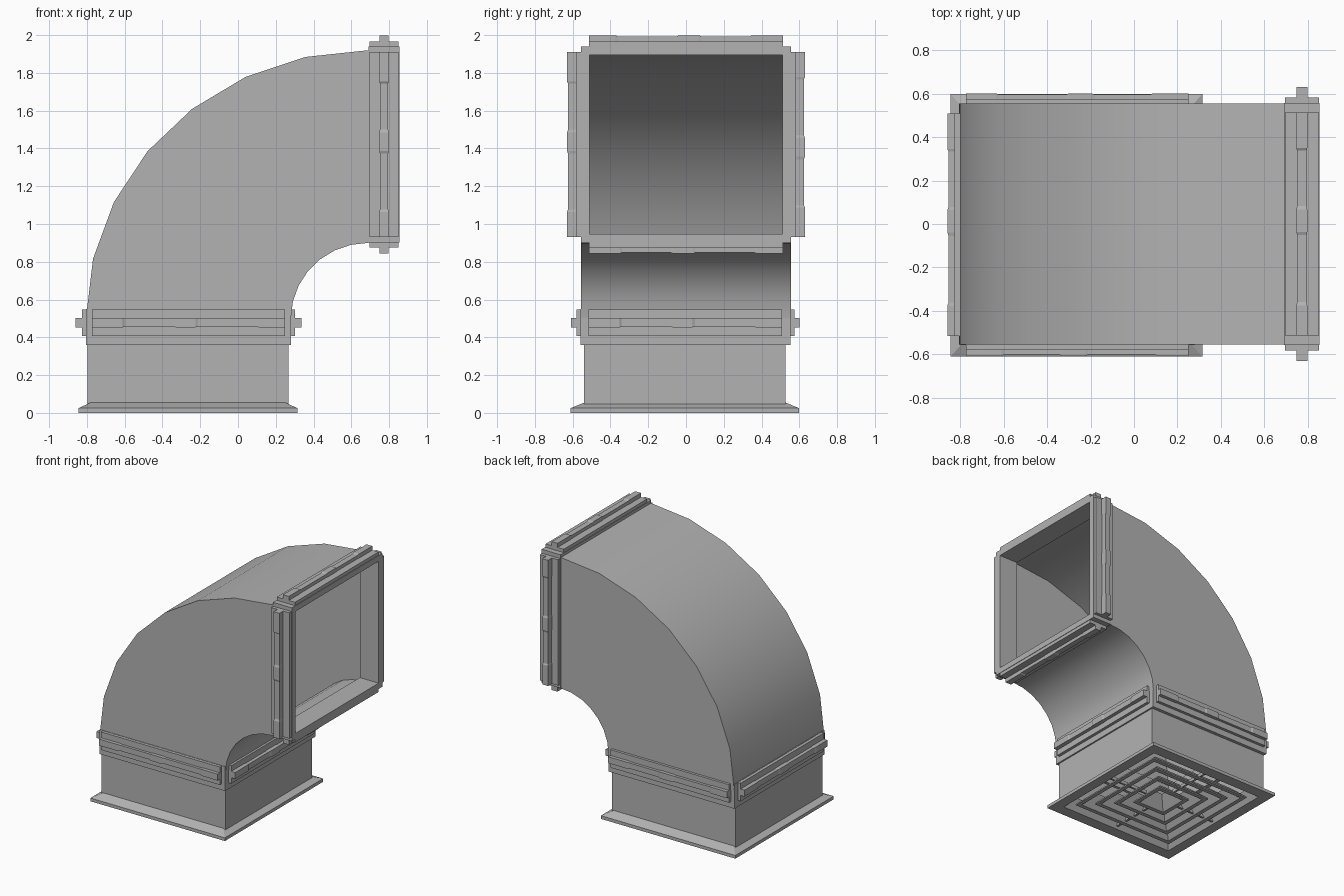
import bpy, bmesh, math
from mathutils import Matrix

if "Cube" in bpy.data.objects:
    bpy.data.objects.remove(bpy.data.objects["Cube"])

CX = -0.265  # centre of the vertical duct section
GREY = bpy.data.materials.new("dark_grey_metal")
GREY.diffuse_color = (0.45, 0.45, 0.45, 1)
GREY.use_nodes = True
GREY.node_tree.nodes["Principled BSDF"].inputs["Base Color"].default_value = GREY.diffuse_color


def make(name, bm, matrix=Matrix()):
    bmesh.ops.recalc_face_normals(bm, faces=bm.faces)
    me = bpy.data.meshes.new(name)
    bm.to_mesh(me)
    bm.free()
    me.materials.append(GREY)
    ob = bpy.data.objects.new(name, me)
    ob.matrix_world = matrix
    bpy.context.collection.objects.link(ob)
    return ob


def skin(bm, rings):
    """Join neighbouring four-point rings with quads."""
    for a, b in zip(rings, rings[1:]):
        for i in range(4):
            j = (i + 1) % 4
            bm.faces.new((a[i], a[j], b[j], b[i]))


def loft(name, loops, matrix=Matrix(), closed=True):
    """Skin a row of rectangles given as (half x, half y, z)."""
    bm = bmesh.new()
    rings = [[bm.verts.new((sx * hx, sy * hy, z)) for sx, sy in
              ((-1, -1), (1, -1), (1, 1), (-1, 1))] for hx, hy, z in loops]
    skin(bm, rings + rings[:1] if closed else rings)
    return make(name, bm, matrix)


def add_box(bm, lo, hi, matrix=Matrix()):
    size = [h - l for l, h in zip(lo, hi)]
    mid = [(h + l) / 2 for l, h in zip(lo, hi)]
    bmesh.ops.create_cube(bm, size=1, matrix=matrix @ Matrix.Translation(mid)
                          @ Matrix.Diagonal((*size, 1)))


def collar(name, hx, hy, depth, wall, shift, strip_h, strip_out, rod_out, matrix):
    """Hollow flange with a raised strip and clamp rod on all four sides."""
    d = depth / 2
    loft(name + "_frame", [(hx, hy, -d), (hx, hy, d),
                           (hx - wall, hy - wall, d), (hx - wall, hy - wall, -d)], matrix)
    strips, rods = bmesh.new(), bmesh.new()
    for k in range(4):
        dist, length = (hx, hy - 0.043) if k % 2 == 0 else (hy, hx - 0.03)
        reach = rod_out[k % 2]
        turn = Matrix.Rotation(k * math.pi / 2, 4, 'Z') @ Matrix.Translation((dist, 0, shift))
        add_box(strips, (-0.01, -length, -strip_h), (strip_out, length, strip_h), turn)
        # rod with slightly thicker clamps at its ends and middle
        cuts = [(-1, 1), (-0.68, 1), (-0.66, 0), (-0.16, 0), (-0.13, 1),
                (0.07, 1), (0.1, 0), (0.7, 0), (0.73, 1), (1, 1)]
        rings = []
        for t, thick in cuts:
            o, h = reach - 0.006 * (1 - thick), 0.022 + 0.003 * thick
            rings.append([rods.verts.new(turn @ Matrix.Translation((x, t * length, z)).translation)
                          for x, z in ((0, -h), (o, -h), (o, h), (0, h))])
        skin(rods, rings)
        rods.faces.new(rings[0])
        rods.faces.new(rings[-1])
    make(name + "_strips", strips, matrix)
    make(name + "_clamp_rods", rods, matrix)


# curved elbow, open at both ends
bm = bmesh.new()
N, W = 7, 0.555
sections = []
for i in range(N + 1):
    a = math.pi / 2 * i / N
    (ox, oz), (ix, iz) = [(0.69 - r * math.cos(a), 0.50 + h * math.sin(a))
                          for r, h in ((1.495, 1.42), (0.41, 0.40))]
    sections.append([bm.verts.new(p) for p in
                     ((ox, -W, oz), (ix, -W, iz), (ix, W, iz), (ox, W, oz))])
skin(bm, sections)
elbow = make("elbow_duct", bm)
bpy.context.view_layer.objects.active = elbow
elbow.select_set(True)
bpy.ops.object.shade_smooth_by_angle(angle=math.radians(35))

# flanged collars at the outlet and above the neck
collar("outlet_collar", 0.52, 0.557, 0.163, 0.045, 0, 0.078, 0.026, (0.058, 0.073),
       Matrix.Translation((0.773, 0, 1.421)) @ Matrix.Rotation(math.pi / 2, 4, 'Y'))
collar("neck_collar", 0.542, 0.555, 0.19, 0.04, 0.023, 0.07, 0.023, (0.056, 0.05),
       Matrix.Translation((-0.262, -0.003, 0.455)))

# straight neck and base plate
base = Matrix.Translation((CX, -0.006, 0))
loft("neck_duct", [(0.533, 0.533, 0.02), (0.533, 0.533, 0.37)], base, closed=False)
loft("base_plate", [(0.58, 0.605, 0), (0.58, 0.605, 0.025), (0.46, 0.47, 0.08),
                    (0.45, 0.46, 0.08), (0.50, 0.515, 0)], base)

# diffuser grille of nested sloping square louvres
for n, r in enumerate((0.445, 0.345, 0.245, 0.145)):
    loft(f"louvre_{n + 1}", [(r, r, 0.005), (r - 0.032, r - 0.032, 0.005),
                             (r - 0.105, r - 0.105, 0.10), (r - 0.095, r - 0.095, 0.10),
                             (r, r, 0.015)], base)

# short bars holding the louvres, clear of the middle
bm = bmesh.new()
for k in range(4):
    add_box(bm, (0.14, -0.008, 0.015), (0.50, 0.008, 0.04), Matrix.Rotation(k * math.pi / 2, 4, 'Z'))
make("grille_cross_bars", bm, base)
